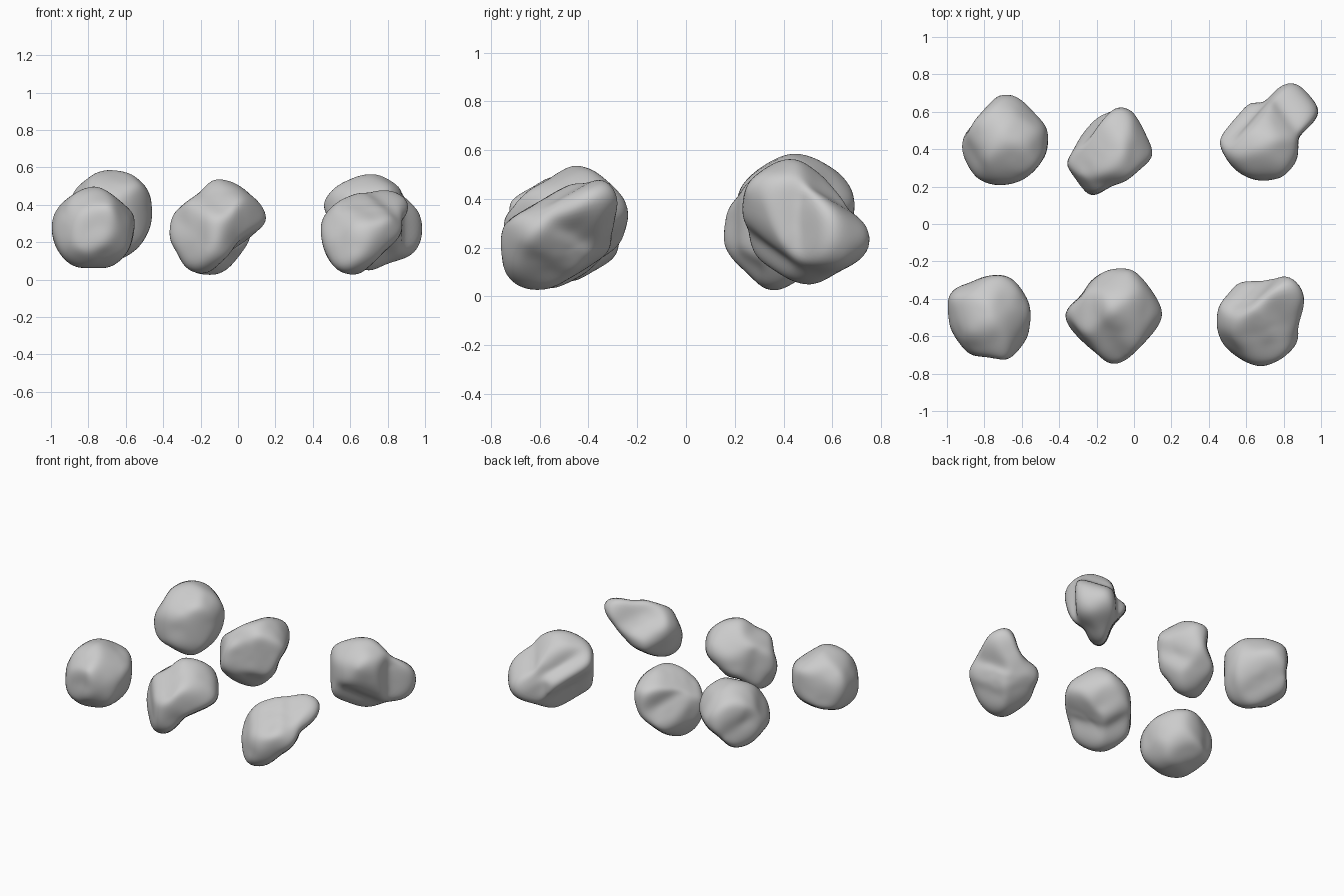
import bpy, bmesh
from math import atan2, tau, hypot
from mathutils import Vector, noise

# Sculpting directions: each is an (across, up) pair; a rock is trimmed to its outline along each
VIEWS = {
    "top": ((1, 0, 0), (0, 1, 0)),
    "front": ((1, 0, 0), (0, 0, 1)),
    "side": ((0, 1, 0), (0, 0, 1)),
    "high_front": ((.82, .57, 0), (-.25, .36, .90)),
    "high_back": ((-.82, -.57, 0), (.25, -.36, .90)),
    "low_back": ((-.74, .65, 0), (.31, .36, .88)),
}


def outline_radius(radii, angle):
    """Smooth periodic interpolation of equally spaced radii."""
    n = len(radii)
    t = (angle / tau % 1) * n
    i, f = int(t) % n, t - int(t)
    a, b, c, d = (radii[(i + k) % n] for k in (-1, 0, 1, 2))
    return (b + .5 * f * (c - a + f * (2 * a - 5 * b + 4 * c - d + f * (3 * (b - c) + d - a)))) / 100


def rock(name, centre, **outlines):
    """Lumpy boulder: a ball trimmed by its outlines (radii in hundredths every 30 degrees)."""
    centre = Vector(centre)
    bm = bmesh.new()
    bmesh.ops.create_icosphere(bm, subdivisions=5, radius=1)
    for v in bm.verts:
        d = v.co.normalized()
        total = 0
        for view, radii in outlines.items():
            across, up = (Vector(a) for a in VIEWS[view])
            u, w = d.dot(across), d.dot(up)
            r = outline_radius(radii, atan2(w, u)) / max(hypot(u, w), .05)
            total += r ** -26
        r = total ** (-1 / 26)
        # soft shallow dents
        r *= 1.02 - .03 * max(0, noise.noise(d * 2.6 + centre * 9))
        v.co = d * r
    for _ in range(5):
        bmesh.ops.smooth_vert(bm, verts=bm.verts, factor=.5,
                              use_axis_x=True, use_axis_y=True, use_axis_z=True)
    for f in bm.faces:
        f.smooth = True
    mesh = bpy.data.meshes.new(name)
    bm.to_mesh(mesh)
    bm.free()
    obj = bpy.data.objects.new(name, mesh)
    obj.location = centre
    bpy.context.collection.objects.link(obj)
    return obj


# Front row
rock("rock_front_left", (-.775, -.50, .275),
     top=(23, 23, 24, 22, 21, 25, 22, 22, 22, 21, 25, 23),
     front=(22, 24, 24, 22, 21, 22, 22, 22, 23, 21, 23, 22),
     high_front=(23, 25, 24, 23, 21, 20, 21, 23, 23, 23, 23, 23),
     high_back=(21, 21, 21, 22, 23, 25, 24, 23, 21, 21, 23, 23),
     low_back=(24, 22, 23, 21, 20, 21, 23, 23, 23, 27, 25, 24))

rock("rock_front_middle", (-.10, -.49, .28),
     top=(26, 26, 27, 26, 23, 21, 27, 23, 22, 26, 22, 22),
     front=(26, 28, 25, 27, 21, 23, 29, 26, 29, 24, 20, 19),
     side=(25, 27, 27, 28, 25, 26, 27, 28, 28, 24, 22, 21),
     high_front=(24, 26, 28, 26, 23, 25, 25, 27, 29, 15, 13, 16),
     high_back=(21, 22, 19, 22, 24, 25, 23, 18, 18, 18, 28, 28),
     low_back=(23, 23, 24, 28, 25, 23, 21, 21, 27, 30, 30, 26))

rock("rock_front_right", (.69, -.51, .26),
     top=(20, 29, 31, 21, 24, 24, 26, 25, 24, 25, 23, 23),
     front=(22, 28, 29, 21, 23, 26, 25, 25, 26, 23, 21, 22),
     side=(21, 27, 30, 22, 22, 24, 25, 32, 31, 24, 22, 21),
     high_front=(15, 32, 30, 24, 22, 23, 26, 32, 28, 17, 14, 13),
     high_back=(23, 20, 16, 16, 18, 30, 20, 16, 16, 18, 24, 33),
     low_back=(23, 17, 19, 33, 23, 20, 22, 22, 26, 32, 28, 22))

# Back row
rock("rock_back_left", (-.69, .44, .35),
     top=(24, 25, 26, 25, 25, 23, 23, 26, 24, 23, 22, 22),
     front=(23, 24, 25, 24, 23, 24, 24, 24, 26, 26, 24, 23),
     side=(27, 26, 26, 24, 22, 23, 25, 26, 26, 28, 28, 27),
     high_front=(23, 22, 23, 23, 22, 20, 23, 26, 24, 27, 26, 24),
     high_back=(26, 23, 24, 23, 27, 27, 22, 19, 18, 22, 22, 22),
     low_back=(18, 22, 27, 23, 25, 26, 23, 24, 27, 22, 26, 21))

rock("rock_back_middle", (-.13, .38, .30),
     top=(24, 27, 26, 24, 21, 18, 20, 29, 27, 18, 17, 18),
     front=(24, 28, 25, 20, 24, 22, 25, 26, 29, 30, 23, 21),
     side=(26, 26, 26, 26, 22, 20, 26, 24, 24, 30, 26, 25),
     high_front=(21, 26, 22, 17, 16, 19, 28, 29, 28, 26, 23, 18),
     high_back=(22, 21, 21, 22, 22, 22, 23, 23, 22, 25, 28, 25),
     low_back=(15, 15, 25, 23, 22, 23, 22, 20, 21, 32, 24, 20))

rock("rock_back_right", (.71, .48, .31),
     top=(18, 35, 36, 18, 19, 24, 26, 25, 25, 25, 26, 19),
     front=(30, 28, 26, 27, 27, 30, 28, 27, 28, 28, 25, 31),
     side=(26, 21, 26, 27, 27, 27, 26, 25, 25, 28, 28, 31),
     high_front=(30, 18, 18, 22, 24, 29, 28, 30, 25, 23, 23, 31),
     high_back=(30, 28, 27, 26, 24, 25, 32, 32, 26, 27, 30, 31),
     low_back=(18, 13, 18, 22, 26, 24, 20, 18, 17, 26, 16, 15))
